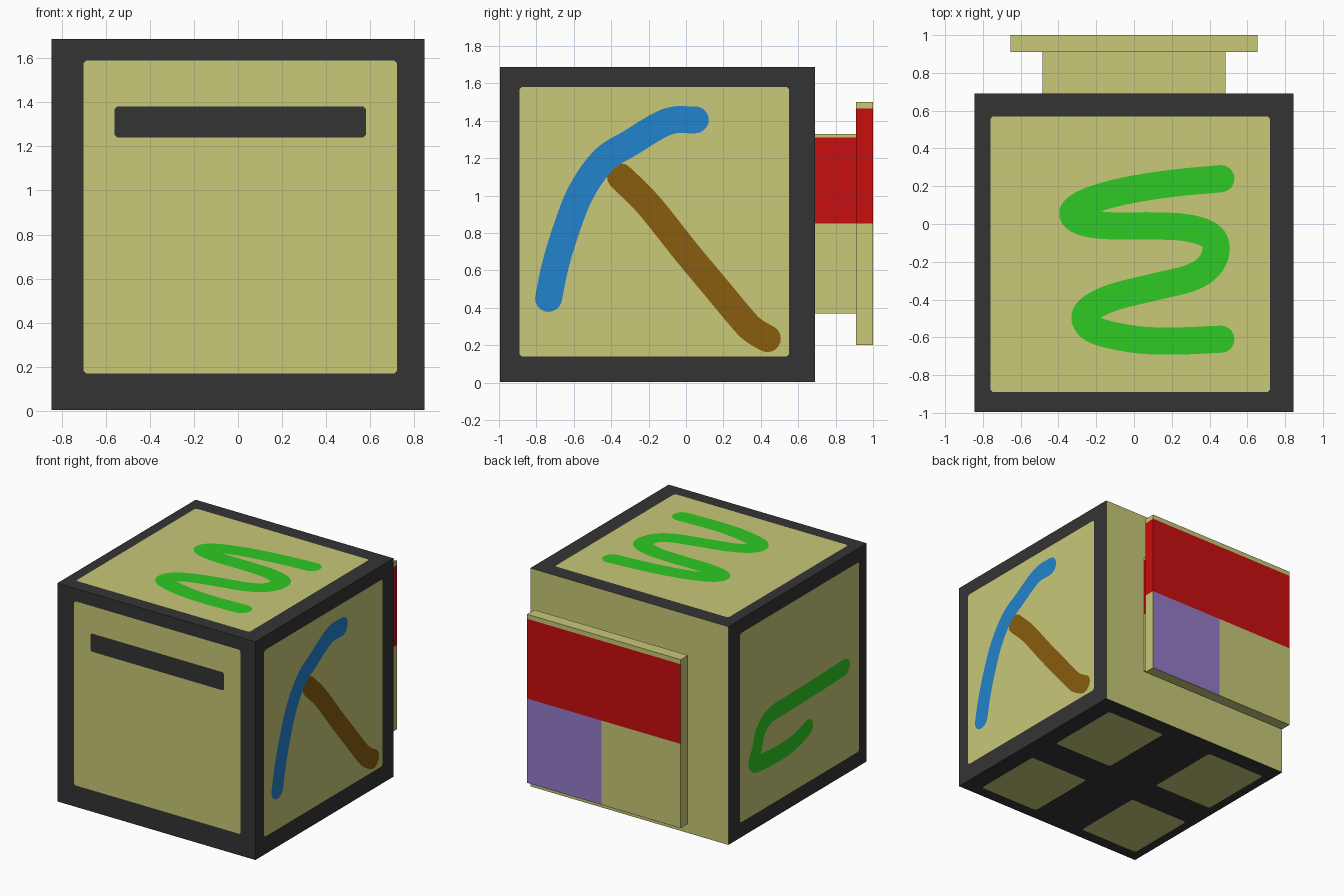
import bpy, bmesh, math
from mathutils import Vector

if "Cube" in bpy.data.objects:
    bpy.data.objects.remove(bpy.data.objects["Cube"])


def material(name, r, g, b):
    lin = lambda c: ((c / 255 + 0.055) / 1.055) ** 2.4 if c > 10 else c / 255 / 12.92
    m = bpy.data.materials.new(name)
    m.diffuse_color = (lin(r), lin(g), lin(b), 1)
    m.use_nodes = True
    m.node_tree.nodes["Principled BSDF"].inputs["Base Color"].default_value = m.diffuse_color
    return m


KHAKI = material("khaki", 200, 200, 120)
DARK = material("charcoal", 52, 52, 52)
RED = material("red", 200, 14, 14)
PURPLE = material("purple", 150, 124, 202)
GREEN = material("green", 46, 202, 36)
BLUE = material("blue", 34, 132, 204)
BROWN = material("brown", 136, 92, 14)


def finish(name, bm, mats):
    me = bpy.data.meshes.new(name)
    bm.to_mesh(me)
    bm.free()
    for m in mats:
        me.materials.append(m)
    ob = bpy.data.objects.new(name, me)
    bpy.context.collection.objects.link(ob)
    return ob


def box(name, lo, hi, mats, rule, cuts=()):
    """Box, optionally cut by planes; rule(centre, normal) gives the material slot."""
    bm = bmesh.new()
    bmesh.ops.create_cube(bm, size=1)
    for v in bm.verts:
        v.co = [l + (h - l) * (c + 0.5) for l, h, c in zip(lo, hi, v.co)]
    for axis, pos in cuts:
        n = Vector((0, 0, 0))
        n[axis] = 1
        bmesh.ops.bisect_plane(bm, geom=bm.verts[:] + bm.edges[:] + bm.faces[:],
                               plane_co=n * pos, plane_no=n)
    bm.normal_update()
    for f in bm.faces:
        f.material_index = rule(f.calc_center_median(), f.normal)
    return finish(name, bm, mats)


# body sides: (fixed axis, position, u axis, v axis, outward sign)
SIDES = {
    "front": (1, -0.995, 0, 2, -1),
    "right": (0, 0.845, 1, 2, 1),
    "left": (0, -0.845, 1, 2, -1),
    "top": (2, 1.687, 0, 1, 1),
    "bottom": (2, 0.004, 0, 1, -1),
}


def add_face(bm, side, pts, lift):
    axis, pos, u, v, sign = SIDES[side]
    verts = []
    for a, b in pts:
        co = Vector((0, 0, 0))
        co[axis], co[u], co[v] = pos + sign * lift, a, b
        verts.append(bm.verts.new(co))
    f = bm.faces.new(verts)
    f.normal_update()
    if f.normal[axis] * sign < 0:
        f.normal_flip()


def panel(name, side, u0, u1, v0, v1, mat, lift=0.002, c=0.012):
    bm = bmesh.new()
    add_face(bm, side, [(u0 + c, v0), (u1 - c, v0), (u1, v0 + c), (u1, v1 - c),
                        (u1 - c, v1), (u0 + c, v1), (u0, v1 - c), (u0, v0 + c)], lift)
    return finish(name, bm, [mat])


def stroke(name, side, pts, mat, half=0.072, lift=0.004):
    """Painted brush stroke: smooth ribbon with round ends."""
    p = [Vector(q) for q in pts]
    p = [2 * p[0] - p[1]] + p + [2 * p[-1] - p[-2]]
    path = []
    for i in range(1, len(p) - 2):
        a, b, c, d = p[i - 1:i + 3]
        for k in range(6):
            t = k / 6
            path.append(0.5 * (2 * b + (c - a) * t + (2 * a - 5 * b + 4 * c - d) * t * t
                               + (3 * b - a - 3 * c + d) * t ** 3))
    path.append(p[-2])
    edges = []
    for i, q in enumerate(path):
        d = path[min(i + 1, len(path) - 1)] - path[max(i - 1, 0)]
        n = Vector((-d.y, d.x)).normalized() * half
        edges.append((q + n, q - n))
    bm = bmesh.new()
    for (a, b), (c, d) in zip(edges, edges[1:]):
        add_face(bm, side, [a, b, d, c], lift)
    for q in (path[0], path[-1]):
        ring = [(q.x + half * math.cos(k * math.pi / 10), q.y + half * math.sin(k * math.pi / 10))
                for k in range(20)]
        add_face(bm, side, ring, lift)
    return finish(name, bm, [mat])


# main cube: dark everywhere except the plain back
box("body", (-0.845, -0.995, 0.004), (0.845, 0.69, 1.687), [DARK, KHAKI],
    lambda c, n: 1 if n.y > 0.5 else 0)

# windows inside the dark borders
panel("front_panel", "front", -0.70, 0.72, 0.17, 1.59, KHAKI)
panel("right_panel", "right", -0.89, 0.55, 0.14, 1.58, KHAKI)
panel("left_panel", "left", -0.90, 0.55, 0.12, 1.58, KHAKI)
panel("top_panel", "top", -0.76, 0.72, -0.89, 0.57, KHAKI)
for x0, x1 in ((-0.77, -0.255), (0.187, 0.705)):
    for y0, y1 in ((-0.90, -0.324), (-0.054, 0.555)):
        panel("bottom_panel", "bottom", x0, x1, y0, y1, KHAKI)

# slot bar on the front
panel("front_bar", "front", -0.56, 0.58, 1.24, 1.38, DARK, 0.004)

# painted strokes
stroke("top_squiggle", "top", [
    (0.46, 0.24), (0.2, 0.215), (-0.05, 0.175), (-0.24, 0.12), (-0.325, 0.06), (-0.27, 0.01),
    (-0.12, -0.01), (0.1, -0.01), (0.28, -0.02), (0.40, -0.06), (0.435, -0.13), (0.40, -0.22),
    (0.3, -0.285), (0.1, -0.335), (-0.1, -0.385), (-0.22, -0.44), (-0.26, -0.50),
    (-0.2, -0.565), (0, -0.61), (0.2, -0.62), (0.46, -0.61)], GREEN)
stroke("pick_handle", "right", [
    (-0.35, 1.10), (-0.2, 0.95), (0, 0.70), (0.15, 0.52), (0.3, 0.34), (0.36, 0.28),
    (0.435, 0.235)], BROWN)
stroke("pick_head", "right", [
    (-0.735, 0.45), (-0.70, 0.62), (-0.64, 0.82), (-0.56, 1.02), (-0.44, 1.19), (-0.3, 1.28),
    (-0.10, 1.395), (0.05, 1.405)], BLUE, lift=0.006)
stroke("left_hook", "left", [
    (-0.72, 0.836), (-0.363, 0.826), (0.0, 0.82), (0.19, 0.81), (0.30, 0.737), (0.345, 0.62),
    (0.375, 0.51), (0.127, 0.482), (-0.094, 0.49), (-0.27, 0.54)], GREEN, half=0.065)


# back neck and plate: red upper band, purple lower quarter
def back_rule(top):
    def rule(c, n):
        if n.y < 0.5 and n.x < 0.5:
            return 0
        if c.z > 0.85:
            return 1 if c.z < top else 0
        return 2 if n.y > 0.5 and c.x > 0.02 else 0
    return rule


box("back_neck", (-0.485, 0.69, 0.37), (0.485, 0.91, 1.33), [KHAKI, RED, PURPLE],
    back_rule(1.31), [(2, 0.85), (2, 1.31)])
box("back_plate", (-0.655, 0.91, 0.20), (0.655, 1.0, 1.50), [KHAKI, RED, PURPLE],
    back_rule(1.465), [(2, 0.85), (2, 1.465), (0, 0.02)])
